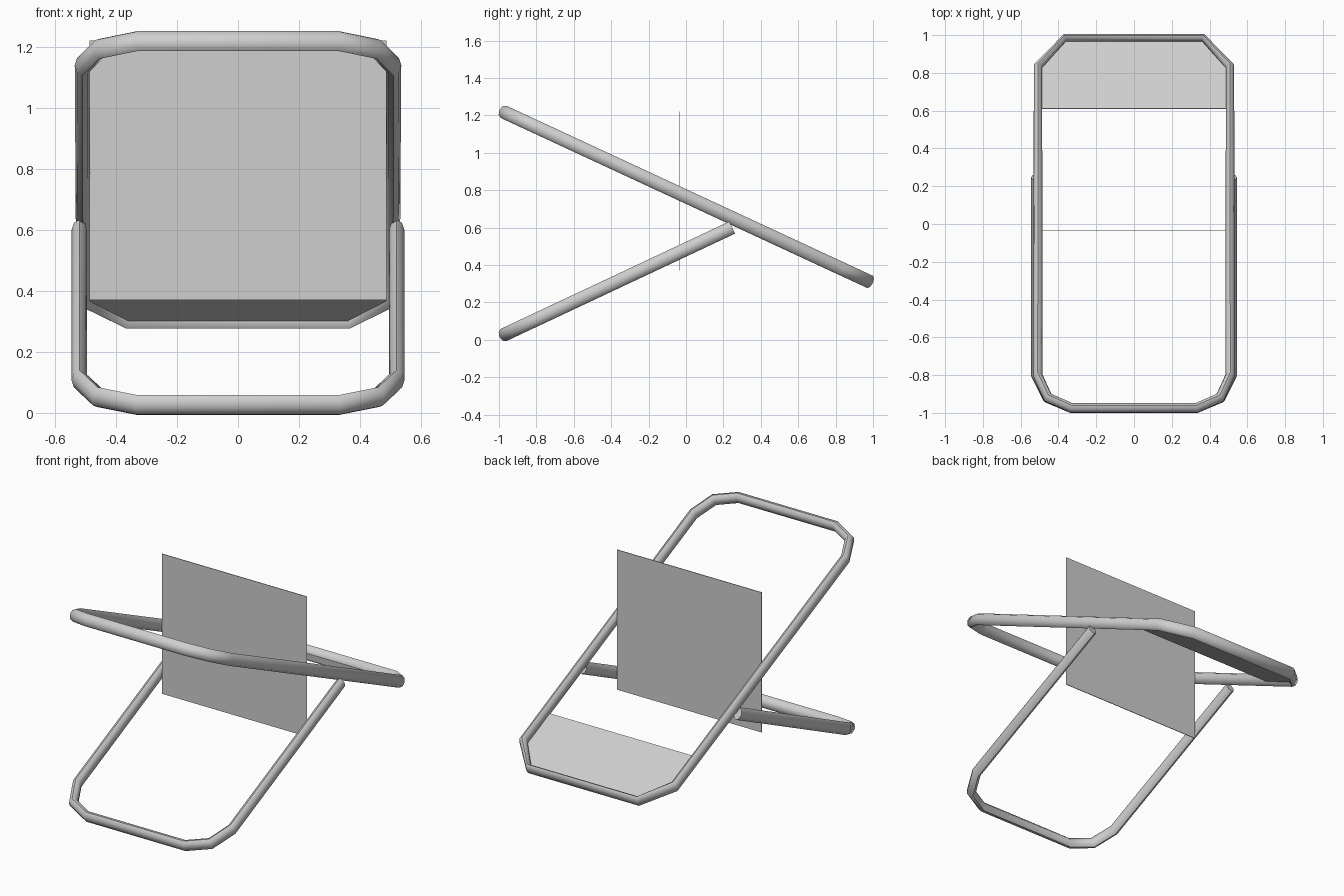
import bpy
import bmesh
import math
from mathutils import Vector

if "Cube" in bpy.data.objects:
    bpy.data.objects.remove(bpy.data.objects["Cube"], do_unlink=True)

grey = bpy.data.materials.new("light_grey")
grey.use_nodes = True
grey.diffuse_color = (0.62, 0.62, 0.62, 1)
grey.node_tree.nodes["Principled BSDF"].inputs["Base Color"].default_value = (0.62, 0.62, 0.62, 1)

SIDES = 8
DEPTH = 0.036  # half thickness of a tube across the frame plane


def finish(name, bm, z=0.0, slope=0.0):
    """Turn a flat bmesh into an object tilted about the x axis."""
    bmesh.ops.recalc_face_normals(bm, faces=bm.faces)
    mesh = bpy.data.meshes.new(name)
    bm.to_mesh(mesh)
    bm.free()
    mesh.materials.append(grey)
    obj = bpy.data.objects.new(name, mesh)
    bpy.context.collection.objects.link(obj)
    obj.location.z = z
    obj.rotation_euler.x = math.atan(slope)
    return obj


def tube_frame(name, half_path, z, slope, closed):
    """Sweep an oval section along a mirrored path of (x, y, half width)."""
    stretch = math.hypot(1, slope)
    path = half_path + [(-x, y, w) for x, y, w in reversed(half_path)]
    pts = [Vector((x, y * stretch)) for x, y, w in path]
    n = len(pts)
    bm = bmesh.new()
    rings = []
    for i, p in enumerate(pts):
        before = (p - pts[i - 1]).normalized() if closed or i > 0 else None
        after = (pts[(i + 1) % n] - p).normalized() if closed or i < n - 1 else None
        before, after = before or after, after or before
        along = (before + after).normalized()
        across = Vector((along.y, -along.x)) / max(along.dot(before), 0.5)
        ring = []
        for k in range(SIDES):
            a = math.tau * k / SIDES
            q = p + across * path[i][2] * math.cos(a)
            ring.append(bm.verts.new((q.x, q.y, DEPTH * math.sin(a))))
        rings.append(ring)
    for i in range(n if closed else n - 1):
        r, s = rings[i], rings[(i + 1) % n]
        for k in range(SIDES):
            j = (k + 1) % SIDES
            bm.faces.new((r[k], r[j], s[j], s[k]))
    if not closed:
        bm.faces.new(rings[0])
        bm.faces.new(rings[-1])
    obj = finish(name, bm, z, slope)
    bpy.ops.object.select_all(action='DESELECT')
    obj.select_set(True)
    bpy.context.view_layer.objects.active = obj
    bpy.ops.object.shade_smooth_by_angle(angle=math.radians(50))


def plate(name, outline, thickness, z=0.0, slope=0.0):
    """Thin sheet from a half outline mirrored across x."""
    stretch = math.hypot(1, slope)
    full = outline + [(-x, y) for x, y in reversed(outline)]
    bm = bmesh.new()
    face = bm.faces.new([bm.verts.new((x, y * stretch, -thickness / 2)) for x, y in full])
    top = bmesh.ops.extrude_face_region(bm, geom=[face])["geom"]
    verts = [g for g in top if isinstance(g, bmesh.types.BMVert)]
    bmesh.ops.translate(bm, verts=verts, vec=(0, 0, thickness))
    return finish(name, bm, z, slope)


# Long closed frame, sloping down to the back
tube_frame("long_frame",
           [(0.33, -0.975, 0.025), (0.455, -0.92, 0.025), (0.51, -0.80, 0.025),
            (0.508, 0.835, 0.022), (0.367, 0.984, 0.016)],
           0.766, -0.464, True)

# Short open frame, rising from the floor to the long frame
tube_frame("support_frame",
           [(0.52, 0.247, 0.025), (0.52, -0.80, 0.025),
            (0.46, -0.92, 0.025), (0.33, -0.975, 0.025)][::-1][::-1],
           0.484, 0.47, False)

# Sheet filling the back end of the long frame
plate("seat_sheet", [(0.487, 0.61), (0.487, 0.84), (0.367, 0.975)],
      0.004, 0.752, -0.464)

# Upright panel
panel = plate("upright_panel", [(0.487, 0.37), (0.487, 1.22)], 0.004)
panel.rotation_euler.x = math.pi / 2
panel.location.y = -0.033
